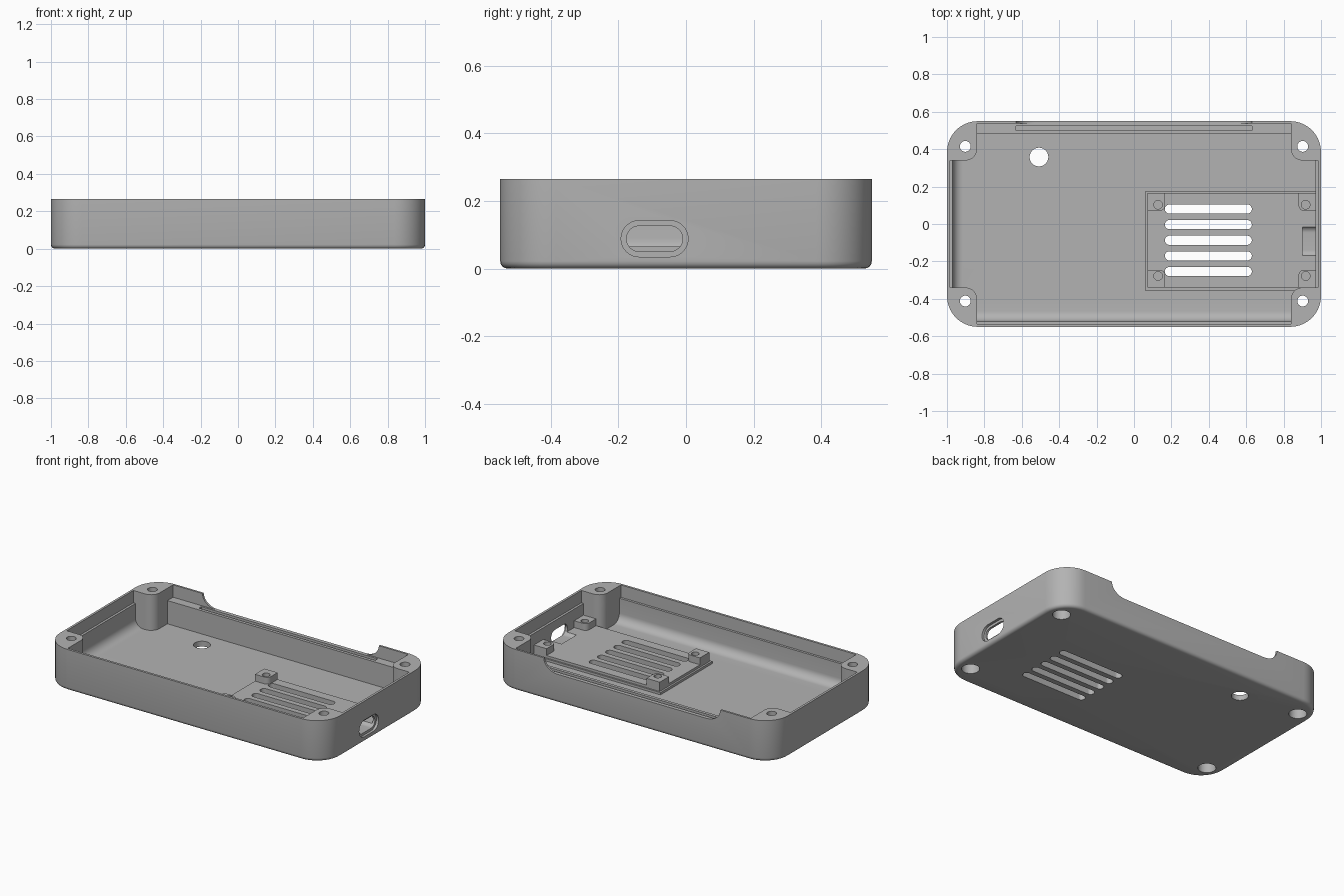
import bpy, bmesh
from math import sin, cos, pi, radians

cube = bpy.data.objects.get("Cube")
if cube:
    bpy.data.objects.remove(cube, do_unlink=True)

grey = bpy.data.materials.new("grey plastic")
grey.use_nodes = True
COLOUR = (0.45, 0.45, 0.45, 1)
grey.diffuse_color = COLOUR
grey.node_tree.nodes["Principled BSDF"].inputs["Base Color"].default_value = COLOUR

H = 0.265          # case height
LIP = 0.185        # height of the lid ledge
FLOOR = 0.035
TOP = H + 0.1      # cutters overshoot the rim


def arc(cx, cy, rx, ry, a0, a1, n=10):
    """Points along an elliptical arc, angles in quarter turns."""
    steps = [(a0 + (a1 - a0) * i / n) * pi / 2 for i in range(n + 1)]
    return [(cx + rx * cos(a), cy + ry * sin(a)) for a in steps]


def rounded(x0, x1, y0, y1, r):
    pts = arc(x1 - r, y1 - r, r, r, 0, 1) + arc(x0 + r, y1 - r, r, r, 1, 2)
    pts += arc(x0 + r, y0 + r, r, r, 2, 3) + arc(x1 - r, y0 + r, r, r, 3, 4)
    clean = []
    for p in pts:
        if not any(abs(p[0] - q[0]) + abs(p[1] - q[1]) < 1e-5 for q in clean):
            clean.append(p)
    return clean


def circle(x, y, r):
    return rounded(x - r, x + r, y - r, y + r, r)


def rect(x0, x1, y0, y1):
    return [(x0, y0), (x1, y0), (x1, y1), (x0, y1)]


def cavity_outline(x, y0, y1, bx=0.84, by=0.34, r=0.06):
    """Cross-shaped opening that leaves a rounded boss in every corner."""
    c, d = bx + r, by + r
    pts = [(x, by)] + arc(c, d, r, r, 3, 2) + [(bx, y1), (-bx, y1)]
    pts += arc(-c, d, r, r, 4, 3) + [(-x, by), (-x, -by)]
    pts += arc(-c, -d, r, r, 1, 0) + [(-bx, y0), (bx, y0)]
    return pts + arc(c, -d, r, r, 2, 1) + [(x, -by)]


def prism(name, pts, lo, hi, axis="z", bevel=None, size=0.02, segments=4):
    """Extrude an outline along an axis; bevel is a rule picking edges."""
    place = {"z": lambda u, v, w: (u, v, w),
             "x": lambda u, v, w: (w, u, v),
             "y": lambda u, v, w: (u, w, v)}[axis]
    bm = bmesh.new()
    base = [bm.verts.new(place(u, v, lo)) for u, v in pts]
    top = [bm.verts.new(place(u, v, hi)) for u, v in pts]
    bm.faces.new(base)
    bm.faces.new(top)
    for i in range(len(pts)):
        j = (i + 1) % len(pts)
        bm.faces.new((base[i], base[j], top[j], top[i]))
    bmesh.ops.recalc_face_normals(bm, faces=bm.faces)
    if bevel:
        edges = [e for e in bm.edges if bevel(*[v.co for v in e.verts])]
        bmesh.ops.bevel(bm, geom=edges, offset=size, segments=segments,
                        profile=0.5, affect="EDGES")
    mesh = bpy.data.meshes.new(name)
    bm.to_mesh(mesh)
    bm.free()
    mesh.materials.append(grey)
    obj = bpy.data.objects.new(name, mesh)
    bpy.context.collection.objects.link(obj)
    return obj


def combine(body, tool, operation):
    """Apply a boolean and discard the tool."""
    mod = body.modifiers.new("boolean", "BOOLEAN")
    mod.operation, mod.object, mod.solver = operation, tool, "EXACT"
    bpy.context.view_layer.objects.active = body
    bpy.ops.object.modifier_apply(modifier=mod.name)
    bpy.data.objects.remove(tool, do_unlink=True)


def cut(*args, **kw):
    combine(case, prism("cutter", *args, **kw), "DIFFERENCE")


def add(*args, **kw):
    combine(case, prism("addition", *args, **kw), "UNION")


# Outer shell with a softened bottom edge
case = prism("case_bottom", rounded(-1, 1, -0.55, 0.55, 0.165), 0, H,
             bevel=lambda a, b: max(a.z, b.z) < 1e-5, size=0.022)


# Main cavity, filleted along the left and front floor edges, then the lid ledge
def cove(a, b):
    low = max(a.z, b.z) < FLOOR + 1e-4
    return low and (max(a.x, b.x) < -0.969 or max(a.y, b.y) < -0.519)


cut(cavity_outline(0.97, -0.52, 0.48), FLOOR, TOP, bevel=cove, size=0.055, segments=8)
cut(cavity_outline(0.985, -0.535, 0.537), LIP, TOP)

# Lowered back wall with curved ends, and the panel groove behind it
W, R = 0.63, 0.1
scoop = [(-W, TOP), (-W, H)] + arc(-W + R, H, R, H - LIP, 2, 3)
scoop += arc(W - R, H, R, H - LIP, 3, 4) + [(W, TOP)]
cut(scoop, 0.53, 0.6, axis="y")
cut(rect(-W, W, 0.5, 0.525), 0.15, LIP + 0.02)

# Stepped board platform
add(rect(0.06, 0.98, -0.355, 0.175), 0.02, 0.05)
add(rect(0.072, 0.98, -0.34, 0.165), 0.02, 0.066)

# Board posts, rounded toward the platform centre
for px, sx in ((0.072, 1), (0.975, -1)):
    for py, sy in ((-0.34, 1), (0.165, -1)):
        s, r = 0.095, 0.03
        corner = arc(s - r, s - r, r, r, 0, 1)
        pts = [(0, 0), (s, 0)] + corner + [(0, s)]
        add([(px + sx * u, py + sy * v) for u, v in pts], 0.05, 0.11)
        cut(circle(px + sx * 0.057, py + sy * 0.062, 0.023), 0.07, 0.2)

# Cooling slots
for i in range(5):
    y = 0.08 - i * 0.0835
    cut(rounded(0.165, 0.63, y - 0.0245, y + 0.0245, 0.0245), -0.1, 0.2)

# Corner screw holes with counterbores underneath
for x in (-0.902, 0.902):
    for y in (-0.412, 0.415):
        cut(circle(x, y, 0.029), -0.1, TOP)
        cut(circle(x, y, 0.053), -0.1, 0.08)

# Round floor hole
cut(circle(-0.508, 0.358, 0.05), -0.1, 0.2)

# Recessed side port
cut(rounded(-0.192, 0.006, 0.035, 0.142, 0.053), 0.984, 1.1, axis="x")
cut(rounded(-0.176, -0.01, 0.051, 0.126, 0.037), 0.9, 1.1, axis="x")

# Smooth the curves, keep the edges crisp
bpy.ops.object.select_all(action="DESELECT")
case.select_set(True)
bpy.context.view_layer.objects.active = case
bpy.ops.object.shade_smooth_by_angle(angle=radians(30))
